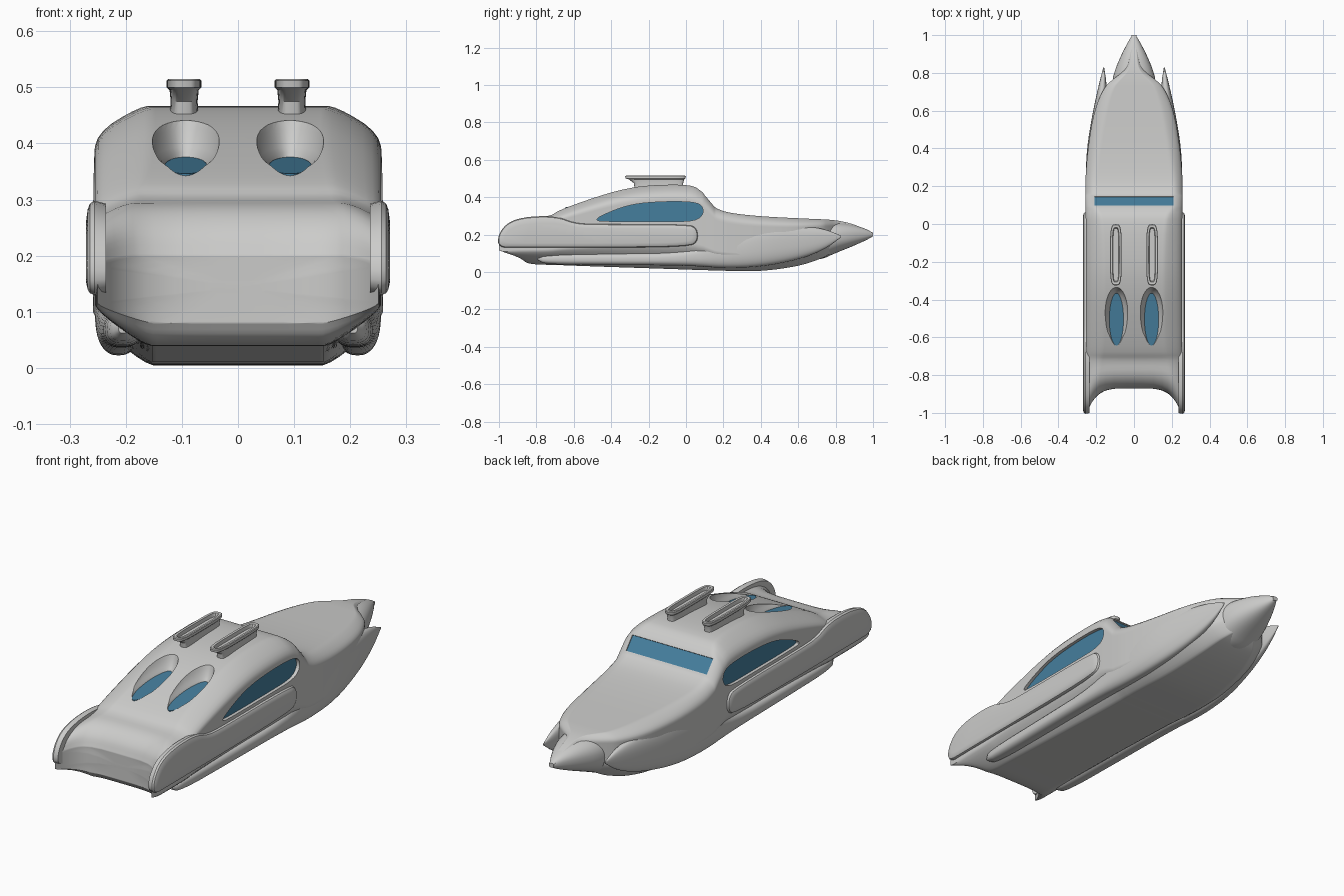
import bpy, bmesh, math
from mathutils import Vector

if "Cube" in bpy.data.objects:
    bpy.data.objects.remove(bpy.data.objects["Cube"])


def material(name, rgb):
    m = bpy.data.materials.new(name)
    m.use_nodes = True
    m.diffuse_color = (*rgb, 1)
    m.node_tree.nodes["Principled BSDF"].inputs["Base Color"].default_value = (*rgb, 1)
    return m


HULL = material("pale_grey", (0.6, 0.6, 0.59))
GLASS = material("blue_glass", (0.06, 0.21, 0.34))


def soften(pts, closed=False, times=2):
    """Round a polyline by cutting its corners."""
    for _ in range(times):
        pts = [tuple(p) for p in pts]
        pairs = list(zip(pts, pts[1:] + pts[:1] if closed else pts[1:]))
        out = [] if closed else [pts[0]]
        for a, b in pairs:
            for f in (0.25, 0.75):
                out.append(tuple(p + (q - p) * f for p, q in zip(a, b)))
        pts = out if closed else out + [pts[-1]]
    return pts


def loft(name, rings, mat):
    """Skin closed rings of equal size and cap both ends."""
    bm = bmesh.new()
    rows = [[bm.verts.new(p) for p in ring] for ring in rings]
    n = len(rows[0])
    for a, b in zip(rows, rows[1:]):
        for i in range(n):
            j = (i + 1) % n
            bm.faces.new((a[i], a[j], b[j], b[i]))
    bm.faces.new(rows[0][::-1])
    bm.faces.new(rows[-1])
    bmesh.ops.recalc_face_normals(bm, faces=bm.faces)
    me = bpy.data.meshes.new(name)
    bm.to_mesh(me)
    bm.free()
    me.materials.append(mat)
    ob = bpy.data.objects.new(name, me)
    bpy.context.collection.objects.link(ob)
    return ob


def oval(cx, cy, rx, ry, z, power=1.0, tilt=0.0, n=40):
    """Horizontal ring; a low power squares it off."""
    ring = []
    for i in range(n):
        a = math.tau * i / n
        c, s = math.cos(a), math.sin(a)
        dx = math.copysign(abs(c) ** power, c) * rx
        dy = math.copysign(abs(s) ** power, s) * ry
        ring.append((cx + dx, cy + dy, z + tilt * dy))
    return ring


def section(y, w, b, t, flat):
    """Hull cross-section: flat bottom, chamfered bilge, upright side, round shoulder."""
    h = t - b
    half = [(0.52 * w, b), (0.65 * w, b), (w, b + 0.25 * h), (w, b + 0.36 * h),
            (w, b + 0.76 * h), (w, b + 0.89 * h), (flat * w, t), (0.8 * flat * w, t)]
    outline = half + [(-x, z) for x, z in reversed(half)]
    return [Vector((x, y, z)) for x, z in soften(outline, True)]


# Hull and cabin: y, half width, bottom, top, share of flat top
stations = [
    (-.87, .25, .08, .2, .8), (-.85, .253, .05, .25, .8), (-.8, .255, .04, .29, .8),
    (-.72, .255, .038, .3, .75), (-.68, .255, .037, .33, .7), (-.5, .255, .03, .395, .66),
    (-.35, .255, .025, .44, .66), (-.2, .255, .02, .465, .66), (.03, .255, .012, .468, .7),
    (.085, .257, .01, .43, .82), (.1, .257, .01, .412, .86), (.145, .258, .008, .358, .86),
    (.16, .258, .008, .34, .86), (.23, .258, .006, .315, .86), (.4, .245, .003, .297, .8),
    (.6, .212, .03, .287, .75), (.72, .16, .07, .282, .75), (.76, .12, .09, .28, .7),
    (.82, .04, .13, .274, .6), (.9, .025, .16, .255, .6), (1, .012, .19, .21, .6)]
rings = [section(*s) for s in soften(stations)]
centre = sum(rings[0], Vector()) / len(rings[0])
rings = [[centre.lerp(p, f) for p in rings[0]] for f in (.2, .45, .65, .8, .9, .96)] + rings
for ring in rings:                       # sweep the stern corners backwards
    for p in ring:
        reach = min(max((-.7 - p.y) / .17, 0), 1)
        p.y -= .13 * reach * (abs(p.x) / .25) ** 5
hull = loft("hull", rings, HULL)
smooth = [hull]
cutters = []

# Windscreen set into the slope in front of the cabin
mid, along, out = Vector((0, .1225, .385)), Vector((0, .64, -.768)), Vector((0, .768, .64))


def slab(name, low, high, half_x, half_len, mat):
    corners = [(-1, -1), (1, -1), (1, 1), (-1, 1)]
    return loft(name, [[mid + along * half_len * v + out * d + Vector((half_x * u, 0, 0))
                        for u, v in corners] for d in (low, high)], mat)


cutters.append(slab("windscreen_cutter", -.01, .06, .21, .037, HULL))
slab("windscreen", -.012, -.004, .209, .0365, GLASS)

# Outlines of the side windows and the side pods, as (y, z)
window_line = soften([(-.5, .275), (-.4, .325), (-.29, .362), (-.14, .376), (.02, .376),
                      (.085, .36), (.095, .31), (.05, .272), (-.1, .27), (-.4, .27)], True)
pod_line = soften([(-1.005, .13), (-1.005, .2), (-.95, .27), (-.84, .298), (-.69, .298),
                   (-.6, .262), (-.5, .255), (.01, .255), (.06, .235), (.065, .165),
                   (.02, .135), (-.4, .13), (-.9, .13)], True)


def side_ring(line, x, inset=0.0):
    cy, cz = -.47, .195
    return [(x, cy + (y - cy) * (1 - inset / .53), cz + (z - cz) * (1 - inset / .08))
            for y, z in line]


for side, label in ((1, "left"), (-1, "right")):
    # Side window in a shallow recess
    cutters.append(loft("window_cutter", [side_ring(window_line, side * x) for x in (.236, .4)], HULL))
    loft(label + "_side_window",
         [side_ring(window_line, side * x) for x in (.233, .24)], GLASS)

    # Long rounded pod along the rear flank
    smooth.append(loft(label + "_side_pod",
                       [side_ring(pod_line, side * x, d) for x, d in
                        ((.235, .004), (.256, 0), (.264, .004), (.268, .012), (.271, .03))], HULL))

    # Low strake that swells into a pointed bow blade: y, x, z, half width, half height
    blade = [(-.79, .205, .07, .008, .008), (-.75, .205, .068, .033, .028),
             (-.4, .207, .068, .036, .031), (0, .21, .07, .038, .035),
             (.2, .215, .105, .042, .085), (.4, .206, .142, .045, .115),
             (.6, .18, .157, .037, .092), (.74, .165, .175, .021, .056),
             (.83, .16, .19, .002, .004)]
    smooth.append(loft(label + "_bow_blade",
                       [[(side * x, y, z) for x, z, _ in oval(cx, cz, rx, rz, 0, .8)]
                        for y, cx, cz, rx, rz in soften(blade)], HULL))

    # Oval skylight at the bottom of a flared bowl
    cx, cy, floor, tilt = side * .093, -.505, .357, .107
    cutters.append(loft("skylight_cutter",
                        [oval(cx, cy, rx, ry, floor + dz, tilt=tilt) for dz, rx, ry in
                         ((0, .037, .138), (.012, .043, .146), (.02, .052, .153),
                          (.05, .064, .165), (.16, .1, .2))], HULL))
    loft(label + "_skylight",
         [oval(cx, cy, .0375, .1385, floor + dz, tilt=tilt) for dz in (-.003, .004)], GLASS)

    # Raised roof scoop with a slot in its top
    smooth.append(loft(label + "_roof_scoop",
                       [oval(side * .096, y, rx, ry, z, .5) for z, y, rx, ry in
                        ((.45, -.145, .026, .13), (.475, -.147, .024, .132), (.495, -.158, .026, .148),
                         (.5, -.163, .031, .16), (.512, -.163, .031, .162), (.515, -.163, .028, .158),
                         (.514, -.163, .018, .145), (.498, -.163, .015, .14))], HULL))

# Pointed nose either side of the deck spine: y, z, half width, half height
nose = [(.62, .155, .1, .09), (.72, .165, .118, .1), (.79, .183, .11, .086),
        (.88, .195, .075, .062), (.96, .2, .034, .032), (.995, .2, .012, .012)]
smooth.append(loft("nose", [[(x, y, z) for x, z, _ in oval(0, cz, rx, rz, 0, .85)]
                            for y, cz, rx, rz in soften(nose)], HULL))

# Cut the recesses, then drop the cutters
bpy.context.view_layer.objects.active = hull
for cutter in cutters:
    cutter.hide_render = True
    mod = hull.modifiers.new("recess", "BOOLEAN")
    mod.operation = "DIFFERENCE"
    mod.solver = "EXACT"
    mod.object = cutter
    bpy.ops.object.modifier_apply(modifier=mod.name)
    bpy.data.objects.remove(cutter)

# Smooth shading with sharp rims
bpy.ops.object.select_all(action="DESELECT")
for ob in smooth:
    ob.select_set(True)
bpy.ops.object.shade_smooth_by_angle(angle=math.radians(35))
bpy.ops.object.select_all(action="DESELECT")
